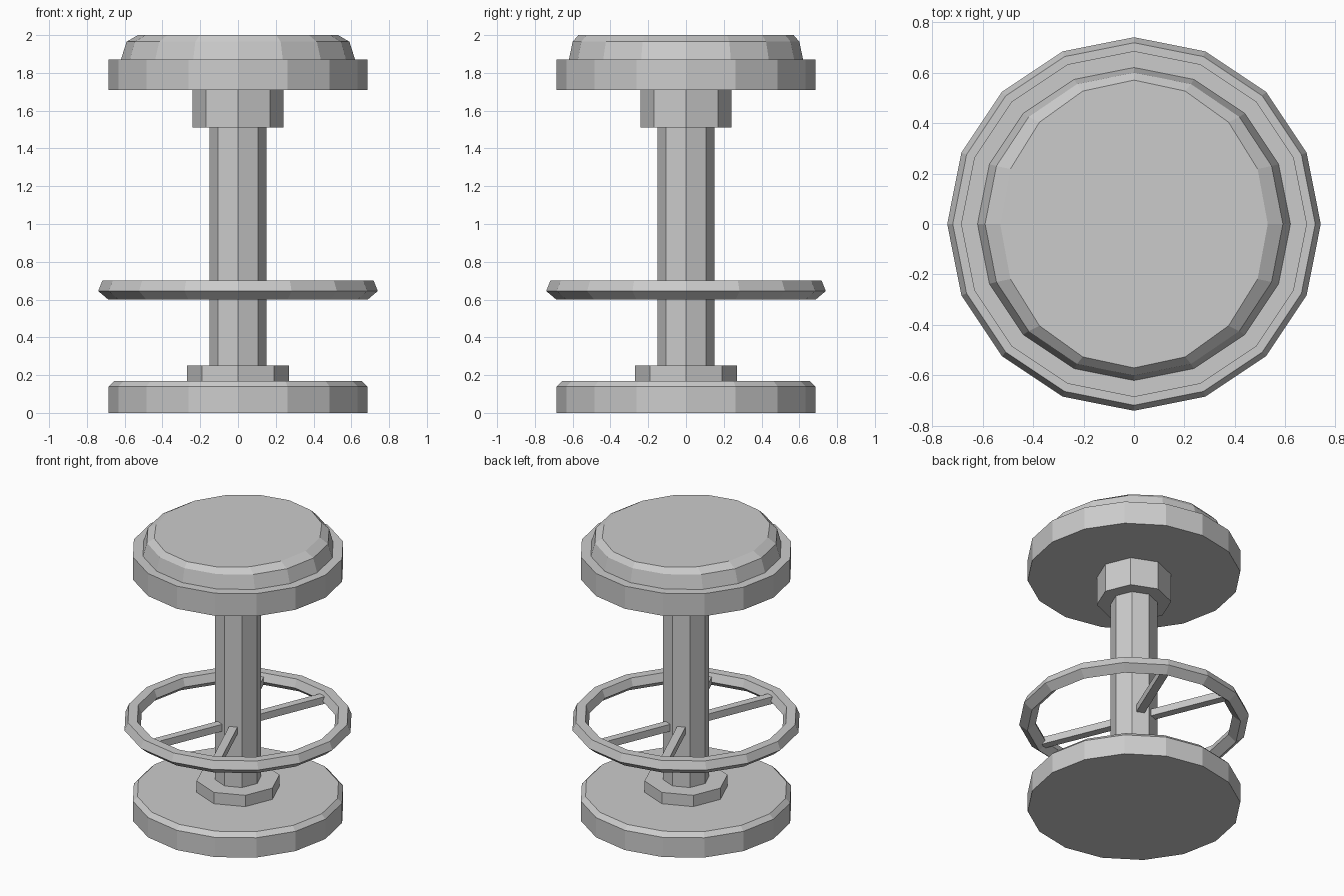
import bpy, math

cube = bpy.data.objects.get("Cube")
if cube:
    bpy.data.objects.remove(cube, do_unlink=True)

grey = bpy.data.materials.new("plain_grey")
grey.use_nodes = True
GREY = (0.6, 0.6, 0.6, 1)
grey.diffuse_color = GREY
grey.node_tree.nodes["Principled BSDF"].inputs["Base Color"].default_value = GREY


def lathe(name, profile, sides, closed=False):
    """Turn (x radius, y radius, z) rings, bottom to top, into a flat-faced solid."""
    verts, faces = [], []
    for rx, ry, z in profile:
        for i in range(sides):
            a = math.tau * i / sides
            verts.append((rx * math.cos(a), ry * math.sin(a), z))
    rings = len(profile)
    for r in range(rings if closed else rings - 1):
        low, high = r * sides, (r + 1) % rings * sides
        for i in range(sides):
            j = (i + 1) % sides
            faces.append((low + i, low + j, high + j, high + i))
    if not closed:
        faces.append(tuple(reversed(range(sides))))
        faces.append(tuple(range((rings - 1) * sides, rings * sides)))
    mesh = bpy.data.meshes.new(name)
    mesh.from_pydata(verts, [], faces)
    mesh.materials.append(grey)
    obj = bpy.data.objects.new(name, mesh)
    bpy.context.collection.objects.link(obj)
    return obj


def drum(name, radius, z0, z1, sides):
    return lathe(name, [(radius, radius, z0), (radius, radius, z1)], sides)


# Base with a chamfered top edge, and the collar on it
lathe("base", [(0.685, 0.685, 0), (0.685, 0.685, 0.14), (0.655, 0.655, 0.17)], 16)
drum("base_collar", 0.27, 0.17, 0.25, 8)

# Column and the sleeve under the seat
drum("column", 0.15, 0.25, 1.51, 8)
drum("seat_sleeve", 0.24, 1.51, 1.71, 8)

# Seat rim and cushion
drum("seat_rim", 0.685, 1.71, 1.87, 16)
lathe("seat_cushion", [(0.62, 0.62, 1.87), (0.59, 0.60, 1.965), (0.53, 0.57, 2.0)], 16)

# Foot ring with a five-sided section, point downwards
section = [(0.687, 0.60), (0.74, 0.645), (0.718, 0.70), (0.656, 0.70), (0.634, 0.645)]
lathe("foot_ring", [(r, r, z) for r, z in section], 16, closed=True)

# Two crossing bars that carry the foot ring
for name, degrees in (("foot_ring_bar_a", 67.5), ("foot_ring_bar_b", 112.5)):
    bpy.ops.mesh.primitive_cube_add(size=1, location=(0, 0, 0.65))
    bar = bpy.context.object
    bar.name = name
    bar.scale = (1.32, 0.055, 0.05)
    bar.rotation_euler.z = math.radians(degrees)
    bar.data.materials.append(grey)
